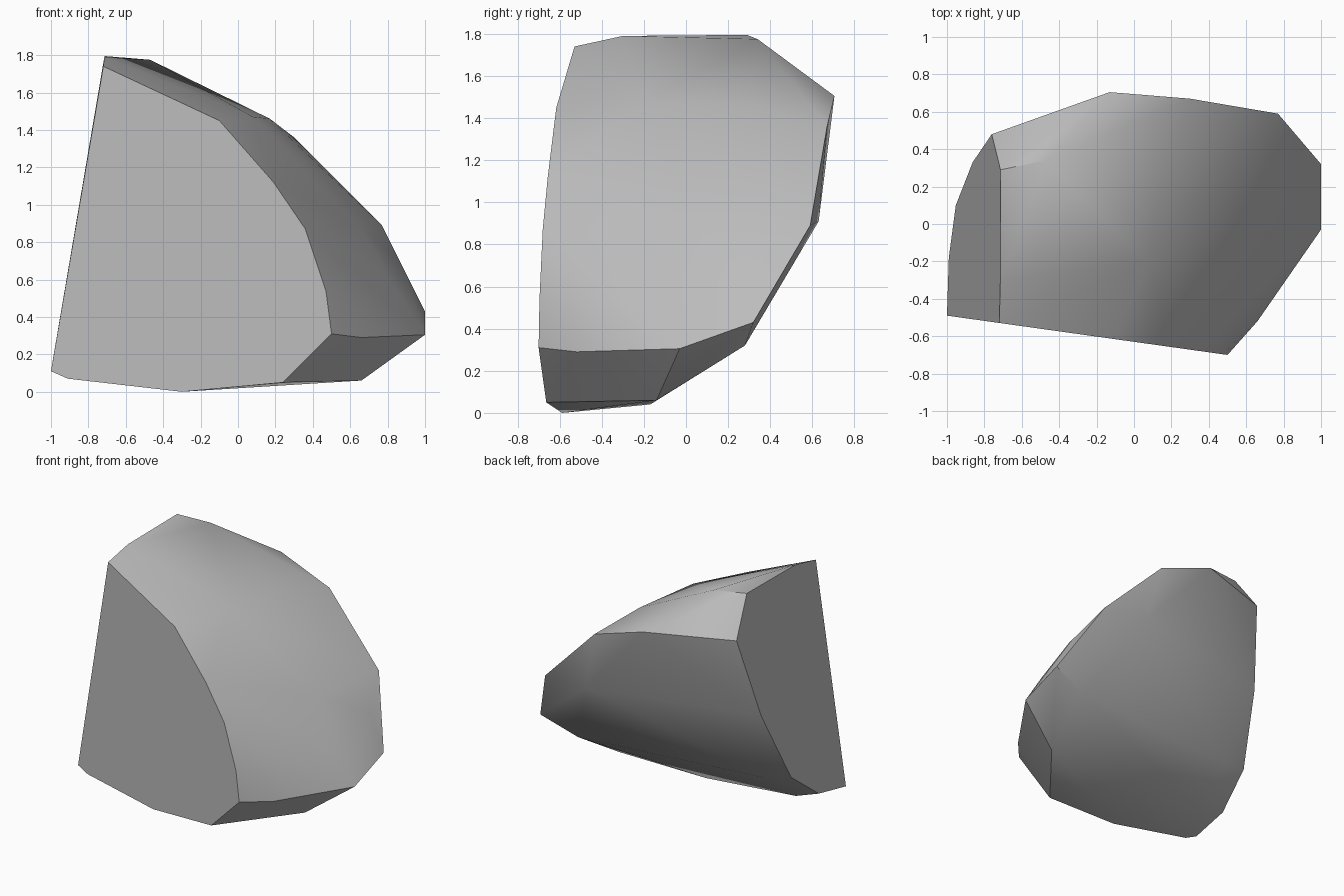
import bpy
import bmesh
import math

default_cube = bpy.data.objects.get("Cube")
if default_cube:
    bpy.data.objects.remove(default_cube, do_unlink=True)


def front_cut(x, z):
    """Point on the upright flat cut that faces the front."""
    return (x, -0.63 - 0.14 * x, z)


def end_cut(y, z):
    """Point on the leaning flat cut at the right-hand end."""
    return (-1.019 + 0.17 * z, y, z)


# Outline of the flat front cut
front_outline = [front_cut(x, z) for x, z in (
    (-1, .11), (-.91, .07), (-.3, 0), (.24, .05), (.5, .31), (.47, .54),
    (.36, .87), (.19, 1.12), (-.1, 1.45), (-.37, 1.57), (-.72, 1.74))]

# Outline of the flat end cut
end_outline = [end_cut(y, z) for y, z in (
    (-.3, 1.79), (.29, 1.795), (.48, 1.52), (.33, .92), (.1, .39), (-.18, .17))]

# Rounded outer shell
shell_points = [
    (-.47, .34, 1.775), (.17, .31, 1.46), (.08, -.2, 1.47),
    (.66, .05, .87), (.87, .33, .69), (.79, -.1, .6), (.6, -.45, .6)]

# Back rim and back face
back_points = [
    (-.13, .705, 1.505), (.3, .67, 1.36), (.77, .59, .89), (.4, .63, .91)]

# Bevelled foot and underside
foot_points = [
    (1, .32, .43), (1, -.03, .305), (.66, -.52, .29), (.71, .28, .32),
    (.66, -.14, .06), (-.05, -.17, .04), (-.79, -.19, .095), (-.75, .14, .35)]

# Wrap the points into one solid chunk
bm = bmesh.new()
for point in front_outline + end_outline + shell_points + back_points + foot_points:
    bm.verts.new(point)
hull = bmesh.ops.convex_hull(bm, input=bm.verts[:])
loose = [v for v in bm.verts if not v.link_faces]
bmesh.ops.delete(bm, geom=loose, context="VERTS")

# Merge triangles that lie in the same flat cut
bmesh.ops.dissolve_limit(bm, angle_limit=math.radians(2),
                         verts=bm.verts[:], edges=bm.edges[:])
bmesh.ops.recalc_face_normals(bm, faces=bm.faces[:])

mesh = bpy.data.meshes.new("rock_chunk")
bm.to_mesh(mesh)
bm.free()
rock = bpy.data.objects.new("rock_chunk", mesh)
bpy.context.collection.objects.link(rock)

# Plain grey stone
stone = bpy.data.materials.new("stone_grey")
stone.use_nodes = True
grey = (0.5, 0.5, 0.5, 1)
stone.diffuse_color = grey
stone.node_tree.nodes["Principled BSDF"].inputs["Base Color"].default_value = grey
mesh.materials.append(stone)

# Smooth shell with crisp cut edges
bpy.ops.object.select_all(action="DESELECT")
rock.select_set(True)
bpy.context.view_layer.objects.active = rock
bpy.ops.object.shade_smooth_by_angle(angle=math.radians(32))
